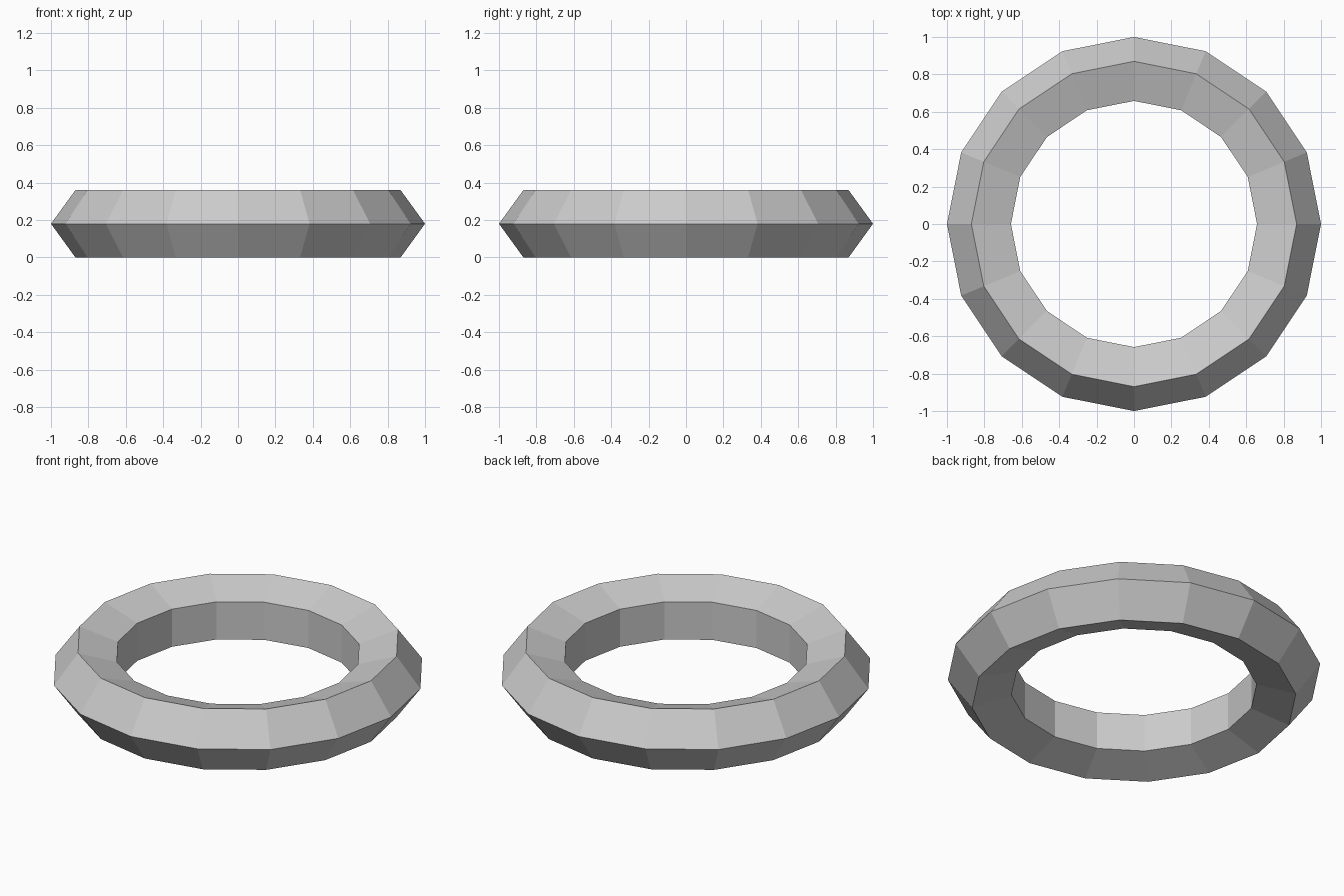
import bpy
import math

if "Cube" in bpy.data.objects:
    bpy.data.objects.remove(bpy.data.objects["Cube"])

MAJOR, MINOR, SIDES = 0.811, 0.189, 5

# Faceted ring: 16 segments around, pentagon cross-section pointing outward
bpy.ops.mesh.primitive_torus_add(
    major_segments=16, minor_segments=SIDES,
    major_radius=MAJOR, minor_radius=MINOR,
    location=(0, 0, MINOR * math.sin(math.tau / SIDES)))
ring = bpy.context.object
ring.name = "ring"
bpy.ops.object.shade_flat()
